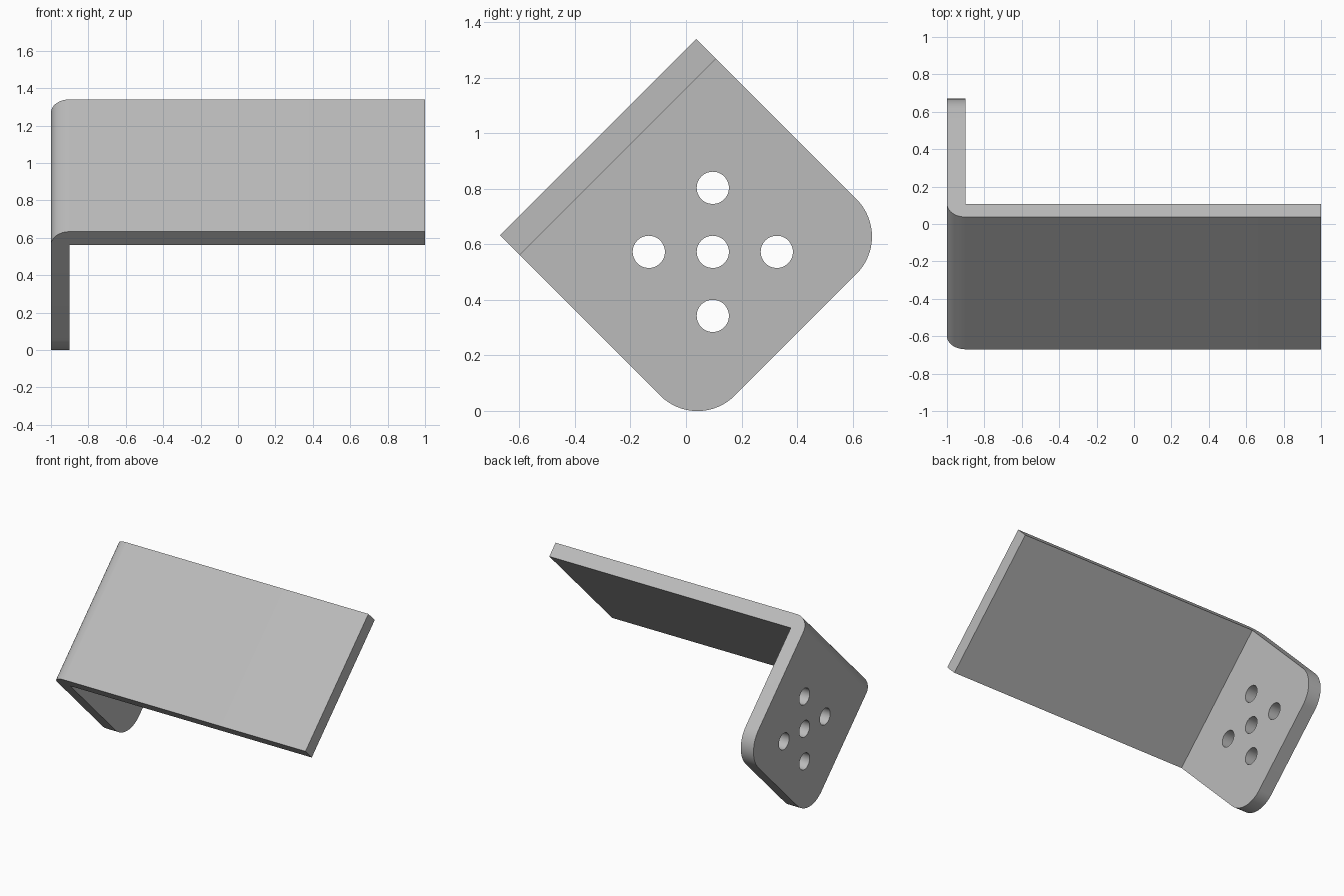
import bpy, bmesh, math
from mathutils import Matrix, Vector

cube = bpy.data.objects.get("Cube")
if cube:
    bpy.data.objects.remove(cube, do_unlink=True)

THICK, WIDTH, DROP, CORNER = 0.1, 1.0, 1.006, 0.19
HOLE_R, HOLE_STEP = 0.058, 0.163
HOLE_CENTRE = Vector((-0.95, 0.5, -0.584))
# The bracket is built square, then tipped 45 degrees about x
TILT = Matrix.Translation((0, -0.67, 0.6326)) @ Matrix.Rotation(math.radians(45), 4, "X")

steel = bpy.data.materials.new("grey steel")
steel.use_nodes = True
colour = (0.5, 0.5, 0.5, 1)
steel.diffuse_color = colour
steel.node_tree.nodes["Principled BSDF"].inputs["Base Color"].default_value = colour


def make_object(name, bm):
    bmesh.ops.transform(bm, matrix=TILT, verts=bm.verts)
    bmesh.ops.recalc_face_normals(bm, faces=bm.faces)
    mesh = bpy.data.meshes.new(name)
    bm.to_mesh(mesh)
    bm.free()
    mesh.materials.append(steel)
    obj = bpy.data.objects.new(name, mesh)
    bpy.context.collection.objects.link(obj)
    return obj


def bevel_where(bm, rule, radius, segments):
    edges = [e for e in bm.edges if rule(e.verts[0].co, e.verts[1].co)]
    bmesh.ops.bevel(bm, geom=edges, offset=radius, segments=segments,
                    profile=0.5, affect="EDGES", clamp_overlap=False)


# Bent plate: L profile swept across its width
bm = bmesh.new()
inner = -1 + THICK
profile = [(-1, 0), (1, 0), (1, -THICK), (inner, -THICK), (inner, -DROP), (-1, -DROP)]
face = bm.faces.new([bm.verts.new((x, 0, z)) for x, z in profile])
swept = bmesh.ops.extrude_face_region(bm, geom=[face])
bmesh.ops.translate(bm, vec=(0, WIDTH, 0),
                    verts=[v for v in swept["geom"] if isinstance(v, bmesh.types.BMVert)])
bmesh.ops.recalc_face_normals(bm, faces=bm.faces)

# Rounded lower corners of the flange, then the rounded outer bend
bevel_where(bm, lambda a, b: abs(a.x - b.x) > 0.01 and a.z < -0.9 and b.z < -0.9, CORNER, 16)
bevel_where(bm, lambda a, b: all(p.x < -0.999 and p.z > -0.001 for p in (a, b)), THICK, 12)
bracket = make_object("bent_bracket", bm)

# Five bolt holes through the flange
bm = bmesh.new()
for dy, dz in ((0, 0), (1, 1), (1, -1), (-1, 1), (-1, -1)):
    place = Matrix.Translation(HOLE_CENTRE + Vector((0, dy, dz)) * HOLE_STEP)
    bmesh.ops.create_cone(bm, cap_ends=True, segments=48, radius1=HOLE_R, radius2=HOLE_R,
                          depth=THICK * 3, matrix=place @ Matrix.Rotation(math.pi / 2, 4, "Y"))
cutter = make_object("hole_cutter", bm)
cutter.hide_render = True

cut = bracket.modifiers.new("bolt holes", "BOOLEAN")
cut.operation, cut.solver, cut.object = "DIFFERENCE", "EXACT", cutter
bpy.ops.object.select_all(action="DESELECT")
bracket.select_set(True)
bpy.context.view_layer.objects.active = bracket
bpy.ops.object.modifier_apply(modifier=cut.name)
bpy.data.objects.remove(cutter, do_unlink=True)
bpy.ops.object.shade_smooth_by_angle(angle=math.radians(30))
